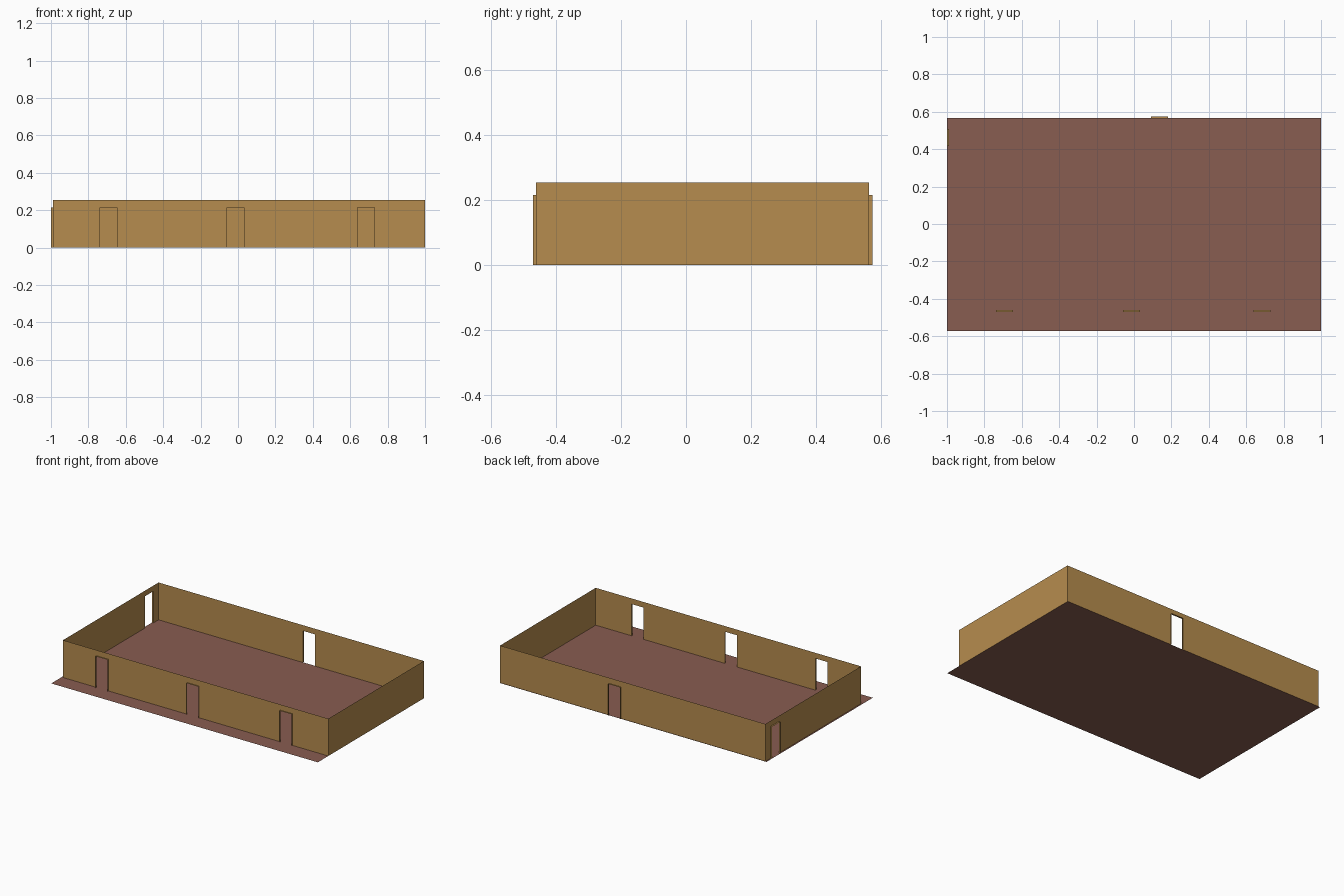
import bpy, bmesh
from mathutils import Vector

cube = bpy.data.objects.get("Cube")
if cube:
    bpy.data.objects.remove(cube, do_unlink=True)

WALL_TOP, DOOR_TOP, DOOR_W, REVEAL = 0.253, 0.215, 0.09, 0.0105
LEFT, RIGHT, FRONT, BACK = 1.0, -0.99, -0.461, 0.563


def material(name, rgb):
    m = bpy.data.materials.new(name)
    m.use_nodes = True
    m.diffuse_color = (*rgb, 1)
    bsdf = next(n for n in m.node_tree.nodes if n.type == 'BSDF_PRINCIPLED')
    bsdf.inputs["Base Color"].default_value = (*rgb, 1)
    return m


tan = material("tan_wall", (0.47, 0.265, 0.077))
brown = material("brown_floor", (0.25, 0.109, 0.082))


def finish(name, bm, mat):
    bmesh.ops.remove_doubles(bm, verts=bm.verts, dist=1e-5)
    mesh = bpy.data.meshes.new(name)
    bm.to_mesh(mesh)
    bm.free()
    mesh.materials.append(mat)
    obj = bpy.data.objects.new(name, mesh)
    bpy.context.collection.objects.link(obj)


def wall(name, start, end, doors=()):
    """Thin wall from start to end (outside on the right hand), with door
    openings centred at the given distances from start."""
    start, end = Vector((*start, 0)), Vector((*end, 0))
    along = (end - start).normalized()
    out = along.cross(Vector((0, 0, 1)))
    bm = bmesh.new()

    def quad(*points):
        bm.faces.new([bm.verts.new(start + along * s + out * d + Vector((0, 0, z)))
                      for s, d, z in points])

    spans = [(c - DOOR_W / 2, c + DOOR_W / 2) for c in sorted(doors)]
    cuts = [0] + [s for span in spans for s in span] + [(end - start).length]
    for i, (a, b) in enumerate(zip(cuts, cuts[1:])):
        quad((a, 0, DOOR_TOP), (b, 0, DOOR_TOP), (b, 0, WALL_TOP), (a, 0, WALL_TOP))
        if i % 2 == 0:
            quad((a, 0, 0), (b, 0, 0), (b, 0, DOOR_TOP), (a, 0, DOOR_TOP))
        else:
            # jambs and lintel of the doorway, standing proud of the wall
            path = [(a, 0), (a, DOOR_TOP), (b, DOOR_TOP), (b, 0)]
            for (s, z), (t, w) in zip(path, path[1:]):
                quad((s, 0, z), (t, 0, w), (t, REVEAL, w), (s, REVEAL, z))
    finish(name, bm, tan)


# Walls, running anticlockwise round the room
wall("front_wall", (RIGHT, FRONT), (LEFT, FRONT),
     [x - RIGHT for x in (-0.693, -0.013, 0.685)])
wall("left_wall", (LEFT, FRONT), (LEFT, BACK))
wall("back_wall", (LEFT, BACK), (RIGHT, BACK), [LEFT - 0.137])
wall("right_wall", (RIGHT, BACK), (RIGHT, FRONT), [BACK - 0.462])

# Floor, reaching out in front as a walkway
bm = bmesh.new()
bm.faces.new([bm.verts.new((x, y, 0)) for x, y in
              ((-1, -0.573), (1, -0.573), (1, 0.566), (-1, 0.566))])
finish("floor", bm, brown)
